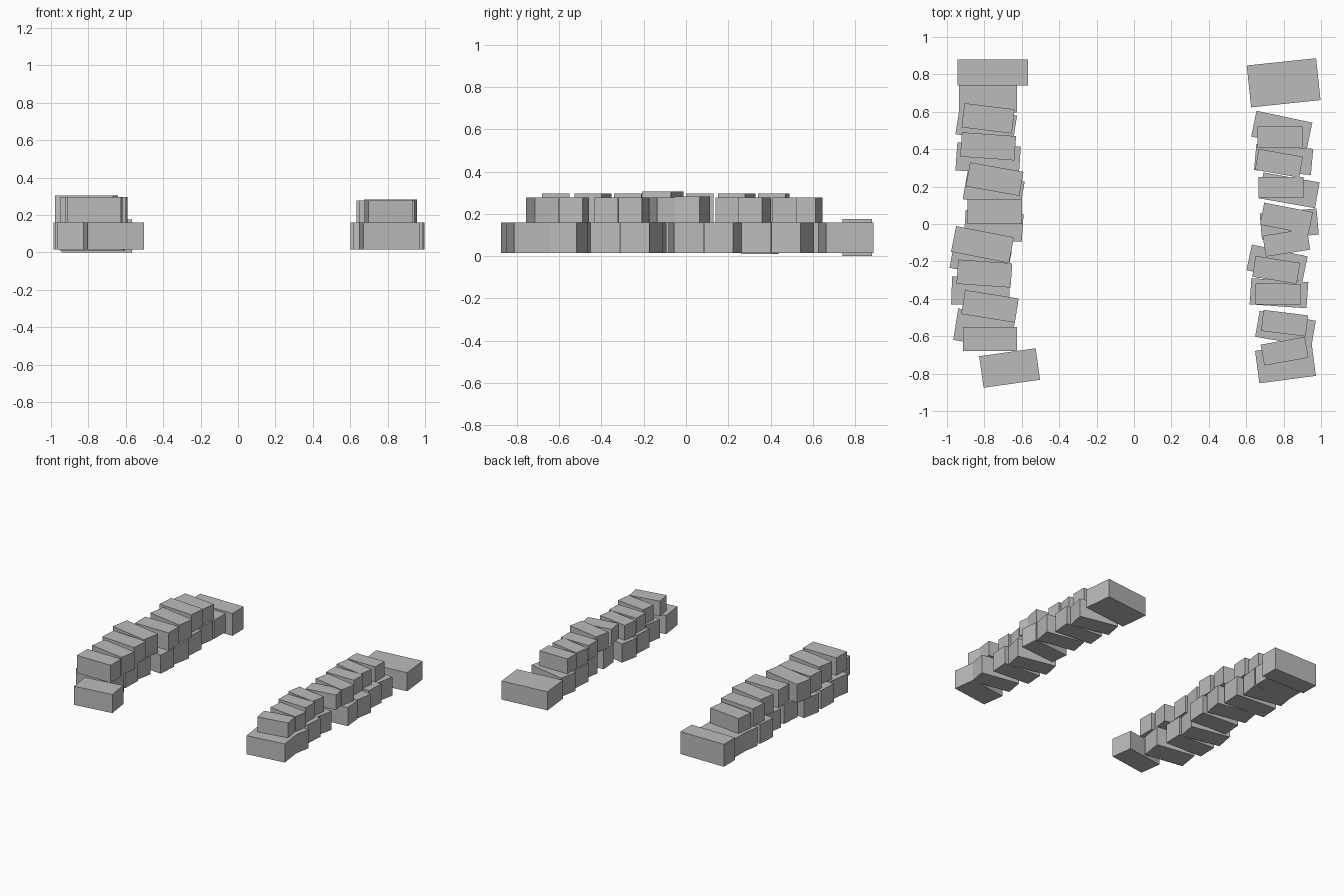
import bpy
import bmesh
from math import radians
from mathutils import Matrix, Vector

default_cube = bpy.data.objects.get("Cube")
if default_cube:
    bpy.data.objects.remove(default_cube, do_unlink=True)

# One plain stone colour
stone = bpy.data.materials.new("grey_stone")
stone.use_nodes = True
stone_colour = (0.50, 0.50, 0.50, 1.0)
stone.diffuse_color = stone_colour
stone.node_tree.nodes["Principled BSDF"].inputs["Base Color"].default_value = stone_colour


def add_block(name, x, y, turn, width, depth, bottom, top):
    """Add a flat-sided block, turned about its upright axis."""
    mesh = bpy.data.meshes.new(name)
    bm = bmesh.new()
    bmesh.ops.create_cube(bm, size=1.0)
    placement = (
        Matrix.Translation(Vector((x, y, (bottom + top) / 2)))
        @ Matrix.Rotation(radians(turn), 4, "Z")
        @ Matrix.Diagonal((width, depth, top - bottom, 1.0))
    )
    bmesh.ops.transform(bm, matrix=placement, verts=bm.verts)
    bm.to_mesh(mesh)
    bm.free()
    mesh.materials.append(stone)
    block = bpy.data.objects.new(name, mesh)
    bpy.context.collection.objects.link(block)


def add_course(name, blocks, width, depth, bottom, top):
    """Lay a row of blocks given as (x, y, turn)."""
    for number, (x, y, turn) in enumerate(blocks, start=1):
        add_block(f"{name}_{number}", x, y, turn, width, depth, bottom, top)


# Right wall, lower course
add_course("right_wall_lower_block", [
    (-.78, .67, 0),
    (-.79, .53, -9),
    (-.75, .18, -10),
    (-.75, -.01, -4),
    (-.82, -.19, -11),
    (-.82, -.36, -2),
], width=.31, depth=.15, bottom=.015, top=.16)
add_block("right_wall_wide_block", -.78, .35, -4, width=.34, depth=.15, bottom=.01, top=.16)
add_block("right_wall_deep_block", -.80, -.56, -9, width=.31, depth=.17, bottom=.015, top=.16)
add_block("right_wall_front_end", -.665, -.77, 8, width=.305, depth=.17, bottom=.015, top=.16)
add_block("right_wall_back_end", -.755, .81, 0, width=.375, depth=.14, bottom=0, top=.175)

# Right wall, upper course
add_course("right_wall_upper_block", [
    (-.78, .415, -4),
    (-.745, .24, -10),
    (-.745, .065, 0),
    (-.80, -.265, -4),
    (-.77, -.44, -9),
    (-.77, -.615, 0),
], width=.29, depth=.13, bottom=.16, top=.297)
add_block("right_wall_upper_back", -.78, .565, -7, width=.27, depth=.13, bottom=.16, top=.277)
add_block("right_wall_upper_middle", -.81, -.11, -11, width=.315, depth=.14, bottom=.16, top=.305)

# Left wall, lower course
add_course("left_wall_lower_block", [
    (.79, .505, -12),
    (.80, .345, -5),
    (.83, .18, -10),
    (.83, 0, 5),
    (.765, -.21, -12),
    (.775, -.37, -4),
    (.81, -.56, -10),
], width=.305, depth=.14, bottom=.015, top=.16)
add_block("left_wall_front_end", .81, -.745, 7.5, width=.305, depth=.175, bottom=.015, top=.16)
add_block("left_wall_back_end", .80, .755, 6, width=.373, depth=.225, bottom=.015, top=.16)

# Left wall, upper course
add_course("left_wall_upper_block", [
    (.78, .465, 0),
    (.775, .325, -10),
    (.785, .195, 0),
    (.815, -.10, 9),
    (.76, -.245, -9),
    (.77, -.375, -1),
    (.805, -.53, -7),
    (.805, -.68, 10),
], width=.24, depth=.113, bottom=.16, top=.277)
add_block("left_wall_upper_middle", .815, .03, -11, width=.265, depth=.12, bottom=.16, top=.283)
